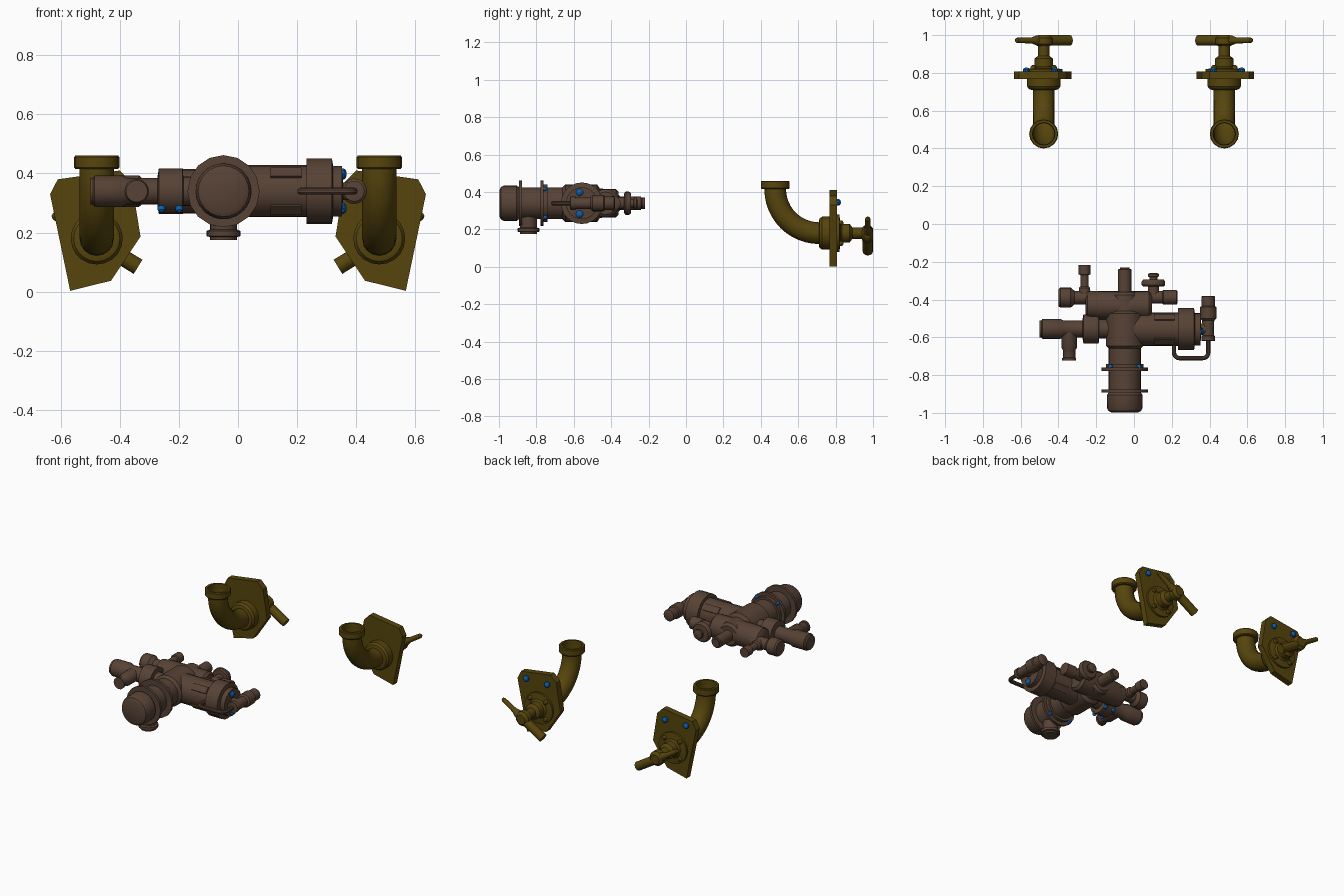
import bpy, bmesh, math
from mathutils import Vector

if "Cube" in bpy.data.objects:
    bpy.data.objects.remove(bpy.data.objects["Cube"])


def material(name, rgb):
    m = bpy.data.materials.new(name)
    m.use_nodes = True
    m.diffuse_color = (*rgb, 1)
    m.node_tree.nodes["Principled BSDF"].inputs["Base Color"].default_value = (*rgb, 1)
    return m


BROWN = material("dull brown", (0.095, 0.055, 0.036))
GOLD = material("dark gold", (0.095, 0.06, 0.004))
BLUE = material("bolt blue", (0.004, 0.11, 0.42))
X, Y, Z = Vector((1, 0, 0)), Vector((0, 1, 0)), Vector((0, 0, 1))
parts = []


def finish(name, bm, mat):
    bmesh.ops.recalc_face_normals(bm, faces=bm.faces)
    me = bpy.data.meshes.new(name)
    bm.to_mesh(me)
    bm.free()
    me.materials.append(mat)
    ob = bpy.data.objects.new(name, me)
    bpy.context.collection.objects.link(ob)
    parts.append(ob)
    return ob


def skin(name, rings, mat, caps=True, loop=False):
    """Bridge a list of equal rings of points."""
    bm = bmesh.new()
    vs = [[bm.verts.new(p) for p in r] for r in rings]
    n = len(vs[0])
    pairs = list(zip(vs, vs[1:])) + ([(vs[-1], vs[0])] if loop else [])
    for a, b in pairs:
        for i in range(n):
            j = (i + 1) % n
            bm.faces.new((a[i], a[j], b[j], b[i]))
    if caps and not loop:
        bm.faces.new(vs[0])
        bm.faces.new(vs[-1])
    return finish(name, bm, mat)


def circle(center, u, v, r, n):
    return [center + (u * math.cos(2 * math.pi * i / n) + v * math.sin(2 * math.pi * i / n)) * r
            for i in range(n)]


def lathe(name, origin, axis, profile, mat=BROWN, n=20, loop=False):
    """Turn (distance along axis, radius) pairs about an axis."""
    axis = Vector(axis).normalized()
    u = axis.cross(Z if abs(axis.z) < 0.9 else X).normalized()
    v = axis.cross(u)
    rings = [circle(Vector(origin) + axis * t, u, v, r, n) for t, r in profile]
    return skin(name, rings, mat, loop=loop)


def tube(name, path, r, mat, n=16, caps=True):
    """Sweep a circle along a planar path."""
    pts = [Vector(p) for p in path]
    normal = (pts[1] - pts[0]).cross(pts[-1] - pts[0]).normalized()
    rings = []
    for i, p in enumerate(pts):
        t = (pts[min(i + 1, len(pts) - 1)] - pts[max(i - 1, 0)]).normalized()
        rings.append(circle(p, normal, t.cross(normal), r, n))
    return skin(name, rings, mat, caps)


def bolt(name, origin, axis, r=0.016, mat=BLUE):
    return lathe(name, origin, axis, [(-0.01, r), (0.006, r), (0.013, r * 0.7), (0.016, r * 0.2)], mat, 10)


def block(name, center, size, mat, angle=0):
    """Box turned about the x axis."""
    bm = bmesh.new()
    bmesh.ops.create_cube(bm, size=1)
    for v in bm.verts:
        v.co = Vector(a * b for a, b in zip(v.co, size))
    ob = finish(name, bm, mat)
    ob.location = center
    ob.rotation_euler.x = angle
    return ob


# Two mirrored elbow pipes, each with a wall plate and a lever
PLATE = [(0.636, 0.33), (0.61, 0.38), (0.40, 0.41), (0.36, 0.37),
         (0.33, 0.187), (0.43, 0.037), (0.568, 0.003)]
for s, side in ((1, "left"), (-1, "right")):
    cx, cz = s * 0.478, 0.18
    R = 0.235
    arc = [(cx, 0.477, 0.45)]
    for k in range(13):
        a = math.pi / 2 * k / 12
        arc.append((cx, 0.477 + R * (1 - math.cos(a)), cz + R * (1 - math.sin(a))))
    arc.append((cx, 0.75, cz))
    tube(side + "_elbow_pipe", arc, 0.058, GOLD, caps=False)
    lathe(side + "_pipe_rim", (cx, 0.477, 0.415), Z,
          [(0, 0.057), (0, 0.072), (0.006, 0.077), (0.04, 0.077), (0.045, 0.073), (0.045, 0.06)],
          GOLD, 16, loop=True)
    lathe(side + "_pipe_collar", (cx, 0.71, cz), Y,
          [(0, 0.065), (0.004, 0.078), (0.018, 0.088), (0.065, 0.088)], GOLD)
    skin(side + "_wall_plate", [[Vector((s * x, y, z)) for x, z in PLATE] for y in (0.768, 0.807)], GOLD)
    lathe(side + "_rear_boss", (cx, 0.80, cz), Y,
          [(0, 0.1), (0.02, 0.1), (0.025, 0.06), (0.035, 0.05), (0.075, 0.05), (0.09, 0.03), (0.16, 0.03)], GOLD)
    for k in range(4):
        a = math.pi / 4 + k * math.pi / 2
        bolt(f"{side}_boss_bolt_{k}", (cx + 0.078 * math.cos(a), 0.826, cz + 0.078 * math.sin(a)),
             Y, 0.014, GOLD)
    for k, x in enumerate((0.42, 0.57)):
        bolt(f"{side}_plate_bolt_{k}", (s * x, 0.812, 0.345), Y, 0.018)
    # Lever runs low on the inner side and tapers up to the outer side
    tip, foot = Vector((s * 0.628, 0.972, 0.262)), Vector((s * 0.338, 0.972, 0.084))
    lathe(side + "_lever", tip, foot - tip,
          [(0, 0.006), (0.01, 0.014), (0.1, 0.016), (0.13, 0.026), (0.22, 0.028), (0.25, 0.028), (0.34, 0.028)],
          GOLD, 12)
    lathe(side + "_lever_hub", (cx, 0.94, 0.175), Y, [(0, 0.03), (0.012, 0.046), (0.045, 0.046), (0.06, 0.03)], GOLD)

# Main barrel with domed front
H = 0.34
AX = -0.049
lathe("main_barrel", (AX, 0, H), Y,
      [(-0.998, 0.07), (-0.99, 0.086), (-0.975, 0.094), (-0.905, 0.095), (-0.893, 0.085), (-0.66, 0.085),
       (-0.645, 0.1), (-0.475, 0.1), (-0.46, 0.078), (-0.375, 0.075), (-0.36, 0.06)], n=24)
for name, y in (("front_flange", -0.893), ("rear_flange", -0.777)):
    lathe(name, (AX, y, H), Y, [(0, 0.122), (0.016, 0.122)], n=16)
lathe("flange_step", (AX, -0.762, H), Y, [(0, 0.1), (0.022, 0.1)])
for k in range(4):
    a = math.pi / 4 + k * math.pi / 2
    bolt(f"flange_bolt_{k}", (AX + 0.107 * math.cos(a), -0.757, H + 0.107 * math.sin(a)), Y, 0.011)
lathe("bottom_port", (AX, -0.842, H), -Z,
      [(0.05, 0.046), (0.13, 0.046), (0.135, 0.058), (0.152, 0.058), (0.155, 0.046), (0.165, 0.046)])

# Side barrel with heavy collar
SY = -0.557
lathe("side_barrel", (0, SY, H), X,
      [(-0.03, 0.088), (0.232, 0.088), (0.232, 0.111), (0.318, 0.111), (0.322, 0.085),
       (0.352, 0.085), (0.355, 0.03), (0.385, 0.03)], n=24)
for k in range(4):
    a = math.pi / 4 + k * math.pi / 2
    block(f"side_pad_{k}", (0.162, SY + 0.082 * math.cos(a), H + 0.082 * math.sin(a)),
          (0.105, 0.022, 0.042), BROWN, a)
for k, dz in enumerate((-0.058, 0.058)):
    bolt(f"side_bolt_{k}", (0.352, SY - 0.012, H + dz), X, 0.02)

# Small cross cylinder and its bent feed line
lathe("cross_cylinder", (0.393, 0, H), Y,
      [(-0.62, 0.025), (-0.618, 0.035), (-0.592, 0.035), (-0.59, 0.03), (-0.51, 0.032), (-0.5, 0.043),
       (-0.44, 0.043), (-0.435, 0.036), (-0.385, 0.036), (-0.38, 0.028)])
line = [(0.393, -0.60, H)]
for c, start in ((0.365, 0), (0.24, 90)):
    for k in range(6):
        a = math.radians(start + 18 * k)
        line.append((c + 0.028 * math.cos(a), -0.682 - 0.028 * math.sin(a), H))
line.append((0.212, -0.62, H))
tube("feed_line", line, 0.012, BROWN, 10)

# Outlet opposite the side barrel
lathe("outlet_arm", (0, -0.555, H), -X,
      [(0.05, 0.05), (0.185, 0.05), (0.187, 0.077), (0.268, 0.077), (0.273, 0.045), (0.375, 0.045),
       (0.39, 0.053), (0.485, 0.053), (0.49, 0.045), (0.5, 0.045)])
lathe("outlet_port", (-0.343, -0.555, H), -Y,
      [(0, 0.041), (0.1, 0.041), (0.115, 0.032), (0.153, 0.032), (0.155, 0.037), (0.168, 0.037)])
for k in range(4):
    dx, sy = (-0.03, 0.03)[k % 2], (-1, 1)[k // 2]
    d = Vector((0, sy * 0.66, -0.75))
    bolt(f"outlet_bolt_{k}", Vector((-0.229 + dx, -0.555, H)) + d * 0.077, d, 0.013)

# Rear manifold with end caps
lathe("rear_manifold", (0, -0.43, H), X,
      [(-0.257, 0.05), (-0.245, 0.068), (-0.19, 0.075), (0.08, 0.075), (0.094, 0.06)])
lathe("manifold_right_arm", (0, -0.39, H), -X,
      [(0.2, 0.036), (0.315, 0.036), (0.335, 0.053), (0.39, 0.053), (0.4, 0.045)])
lathe("manifold_left_arm", (0, -0.388, H), X,
      [(0.05, 0.033), (0.15, 0.033), (0.155, 0.039), (0.225, 0.039), (0.231, 0.03)])
lathe("rear_spigot", (AX, 0, H), Y, [(-0.4, 0.035), (-0.24, 0.035), (-0.238, 0.026), (-0.23, 0.026)])
lathe("rear_right_port", (-0.262, 0, H), Y,
      [(-0.4, 0.032), (-0.34, 0.03), (-0.33, 0.022), (-0.27, 0.022), (-0.267, 0.031), (-0.218, 0.031)])
lathe("rear_hand_wheel", (0.103, 0, H), Y,
      [(-0.4, 0.03), (-0.332, 0.03), (-0.33, 0.055), (-0.322, 0.062), (-0.305, 0.062), (-0.295, 0.055),
       (-0.293, 0.022), (-0.28, 0.022), (-0.278, 0.03), (-0.265, 0.03), (-0.26, 0.02)])

# Smooth rounded surfaces, keep hard edges
for ob in parts:
    ob.select_set(True)
bpy.context.view_layer.objects.active = parts[0]
bpy.ops.object.shade_smooth_by_angle(angle=math.radians(35))
